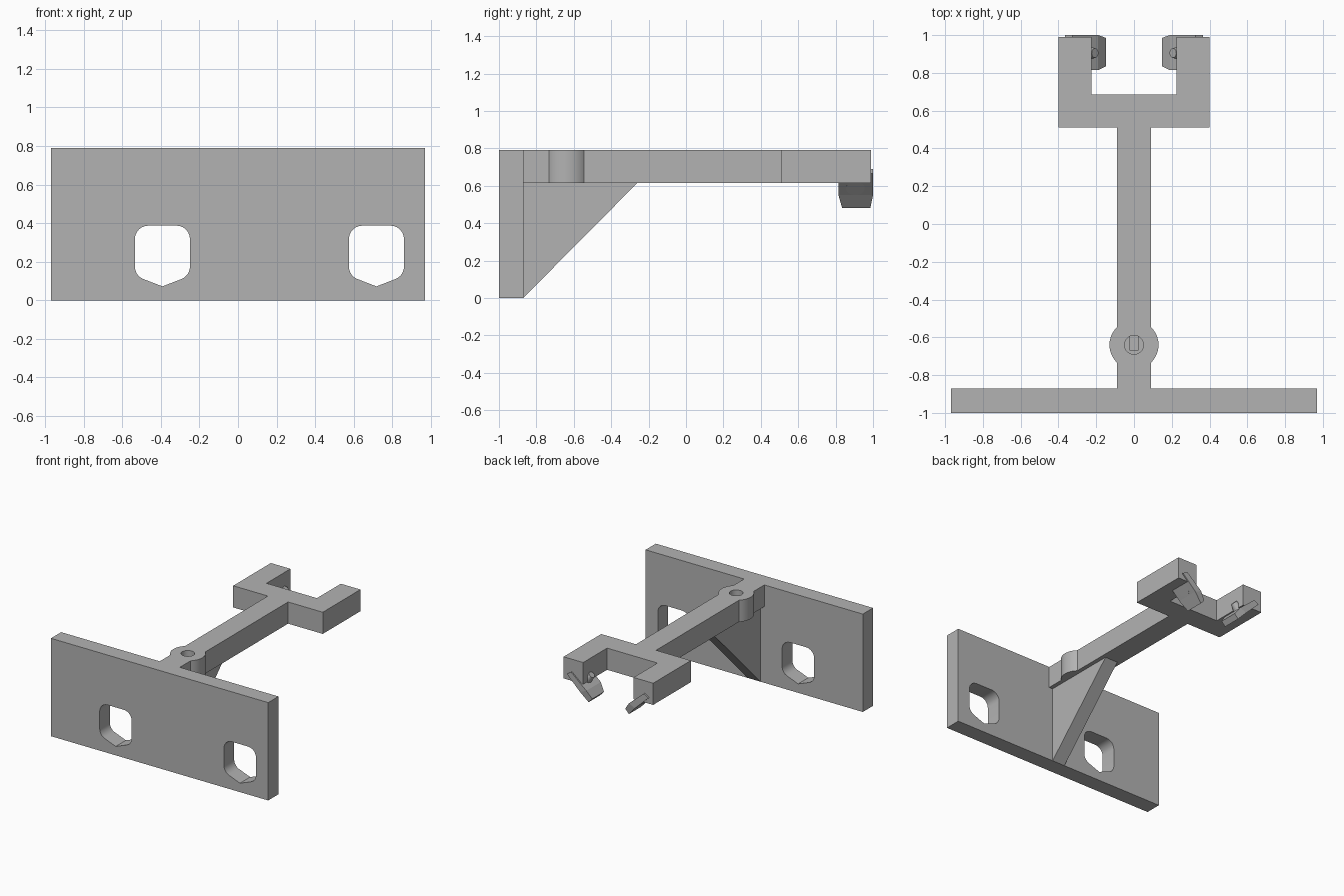
import bpy, bmesh
from math import sin, cos, pi, radians, asin
from mathutils import Vector, Matrix

if "Cube" in bpy.data.objects:
    bpy.data.objects.remove(bpy.data.objects["Cube"])

grey = bpy.data.materials.new("plain_grey")
grey.use_nodes = True
colour = (0.45, 0.45, 0.45, 1)
grey.diffuse_color = colour
grey.node_tree.nodes["Principled BSDF"].inputs["Base Color"].default_value = colour


def finish(name, bm):
    bmesh.ops.recalc_face_normals(bm, faces=bm.faces)
    mesh = bpy.data.meshes.new(name)
    bm.to_mesh(mesh)
    bm.free()
    obj = bpy.data.objects.new(name, mesh)
    bpy.context.collection.objects.link(obj)
    mesh.materials.append(grey)
    return obj


def extrude(name, outline, axis, lo, hi):
    """Prism of a 2D outline along the given axis, from lo to hi."""
    place = {"x": lambda a, b, t: (t, a, b),
             "y": lambda a, b, t: (a, t, b),
             "z": lambda a, b, t: (a, b, t)}[axis]
    bm = bmesh.new()
    face = bm.faces.new([bm.verts.new(place(a, b, lo)) for a, b in outline])
    ext = bmesh.ops.extrude_face_region(bm, geom=[face])
    verts = [v for v in ext["geom"] if isinstance(v, bmesh.types.BMVert)]
    bmesh.ops.translate(bm, verts=verts, vec=Vector(place(0, 0, hi - lo)))
    return finish(name, bm)


def arc(cx, cy, r, start, end, steps):
    return [(cx + r * cos(start + (end - start) * i / steps),
             cy + r * sin(start + (end - start) * i / steps)) for i in range(steps + 1)]


def cut(obj, cutter):
    mod = obj.modifiers.new("cut", "BOOLEAN")
    mod.operation = "DIFFERENCE"
    mod.solver = "EXACT"
    mod.object = cutter
    bpy.context.view_layer.objects.active = obj
    bpy.ops.object.modifier_apply(modifier=mod.name)
    bpy.data.objects.remove(cutter)


def smooth(obj):
    bpy.ops.object.select_all(action="DESELECT")
    obj.select_set(True)
    bpy.context.view_layer.objects.active = obj
    bpy.ops.object.shade_smooth_by_angle(angle=radians(25))


# Mounting plate with two rounded openings that come to a point below
W, TOP, UNDER, BACK = 0.97, 0.79, 0.615, -0.87
plate = extrude("mounting_plate", [(-W, 0), (W, 0), (W, TOP), (-W, TOP)], "y", -1, BACK)
half, r = 0.143, 0.07
for cx in (-0.392, 0.718):
    right = (arc(half - r, 0.175, r, radians(-65), 0, 5)
             + arc(half - r, 0.387 - r, r, 0, pi / 2, 6))
    outline = [(0, 0.072)] + right + [(-x, z) for x, z in reversed(right)]
    cut(plate, extrude("opening_cutter", [(cx + x, z) for x, z in outline], "y", -1.1, -0.8))
smooth(plate)

# Arm with round boss and forked end, as one mirrored outline
ARM, BOSS_Y, BOSS_R = 0.09, -0.64, 0.13
lim = pi / 2 - asin(ARM / BOSS_R)
side = ([(ARM, BACK)] + arc(0, BOSS_Y, BOSS_R, -lim, lim, 14)
        + [(ARM, 0.51), (0.4, 0.51), (0.4, 0.99), (0.225, 0.99), (0.225, 0.685)])
arm = extrude("forked_arm", side + [(-x, y) for x, y in reversed(side)], "z", UNDER, TOP)
cut(arm, extrude("bore_cutter", arc(0, BOSS_Y, 0.05, 0, 2 * pi * 31 / 32, 31), "z", 0.5, 0.9))
smooth(arm)

# Triangular gusset under the arm, slotted below the bore
gusset = extrude("gusset", [(BACK, 0), (BACK, UNDER), (-0.26, UNDER)], "x", -0.057, 0.057)
slot = [(-0.02, -0.67), (0.02, -0.67), (0.02, -0.59), (-0.02, -0.59)]
cut(gusset, extrude("slot_cutter", slot, "z", 0.5, 0.7))


# Tilted clips on the prongs: a slab with a tapered tip and a rounded stud
def clip(name, s):
    rings = [  # outer and inner corner, then front and back limits
        ((0.365, 0.665), (0.325, 0.69), 0.815, 1.0),
        ((0.245, 0.55), (0.19, 0.575), 0.815, 1.0),
        ((0.18, 0.48), (0.147, 0.515), 0.835, 0.985)]
    bm = bmesh.new()
    loops = []
    for (xo, zo), (xi, zi), y0, y1 in rings:
        loops.append([bm.verts.new((s * x, y, z)) for x, y, z in
                      ((xo, y0, zo), (xo, y1, zo), (xi, y1, zi), (xi, y0, zi))])
    for a, b in zip(loops, loops[1:]):
        for i in range(4):
            j = (i + 1) % 4
            bm.faces.new((a[i], a[j], b[j], b[i]))
    bm.faces.new(loops[0])
    bm.faces.new(loops[-1])
    return finish(name, bm)


def stud(name, s):
    bm = bmesh.new()
    axis = Vector((-0.7 * s, 0, 0.7)).normalized()
    turn = axis.to_track_quat("Z", "Y").to_matrix().to_4x4()
    move = Matrix.Translation((0.245 * s, 0.905, 0.625))
    bmesh.ops.create_cone(bm, cap_ends=True, segments=24, radius1=0.05, radius2=0.025,
                          depth=0.11, matrix=move @ turn)
    return finish(name, bm)


for label, s in (("left", 1), ("right", -1)):
    clip(label + "_clip", s)
    smooth(stud(label + "_clip_stud", s))
